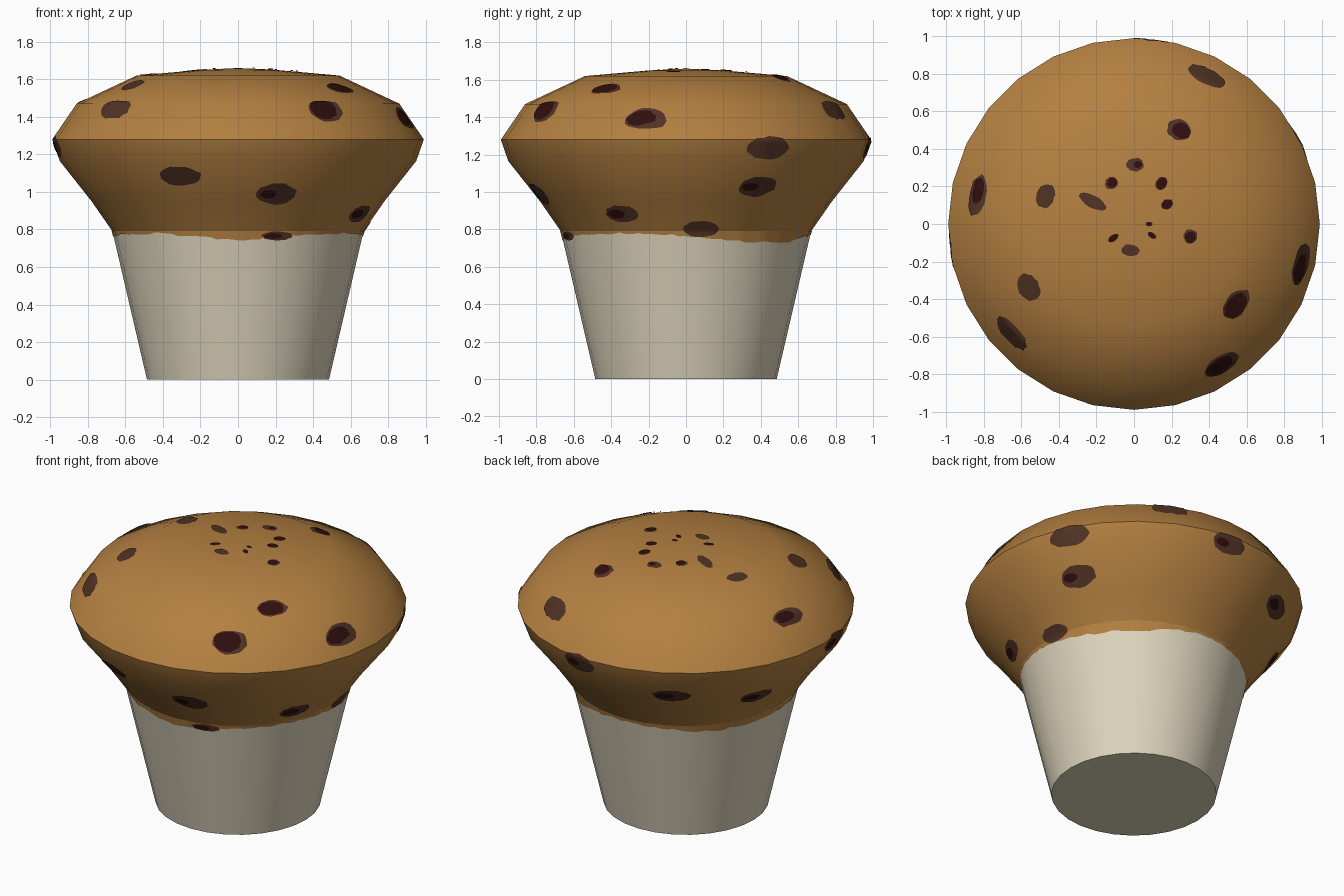
import bpy, bmesh, math, random

if "Cube" in bpy.data.objects:
    bpy.data.objects.remove(bpy.data.objects["Cube"])
random.seed(4)
N = 28                      # sides of the whole body
JOIN = 0.79                 # height where cake and wrapper meshes meet
CUP = [(0.485, 0.0), (0.669, JOIN)]
CAKE = [(0.669, JOIN), (0.78, 0.95), (0.95, 1.165), (0.99, 1.28),
        (0.86, 1.47), (0.54, 1.62), (0.2, 1.65), (0.0, 1.66)]


def material(name, rgb):
    m = bpy.data.materials.new(name)
    m.diffuse_color = (*rgb, 1)
    m.use_nodes = True
    m.node_tree.nodes["Principled BSDF"].inputs["Base Color"].default_value = m.diffuse_color
    return m


cake_mat = material("baked_cake", (0.456, 0.216, 0.053))
paper_mat = material("cream_paper", (0.73, 0.665, 0.503))
chip_mat = material("chocolate", (0.082, 0.032, 0.018))
dark_mat = material("dark_chocolate", (0.03, 0.0044, 0.0044))


def finish(bm, name, mat):
    me = bpy.data.meshes.new(name)
    bm.to_mesh(me)
    bm.free()
    me.materials.append(mat)
    ob = bpy.data.objects.new(name, me)
    bpy.context.collection.objects.link(ob)
    bpy.ops.object.select_all(action='DESELECT')
    ob.select_set(True)
    bpy.context.view_layer.objects.active = ob
    bpy.ops.object.shade_smooth_by_angle(angle=math.radians(40))
    return ob


def lerp(table, x):
    """Piecewise linear lookup in a list of (x, y) pairs sorted by x."""
    for (x0, y0), (x1, y1) in zip(table, table[1:]):
        if x <= x1:
            return y0 + (y1 - y0) * (x - x0) / (x1 - x0)
    return table[-1][1]


R_OF_Z = [(z, r) for r, z in CUP + CAKE[1:]]
Z_OF_R = [(r, z) for r, z in reversed(CAKE[3:])]


def facet(a):
    """Radius factor of the N-sided outline at angle a."""
    step = 2 * math.pi / N
    return math.cos(step / 2) / math.cos(a % step - step / 2)


def polar(r, a, z):
    return (r * math.cos(a), r * math.sin(a), z)


def lathe(name, profile, mat, bottom=False):
    bm = bmesh.new()
    rings = []
    for r, z in profile:
        if r == 0:
            rings.append([bm.verts.new((0, 0, z))] * N)
        else:
            rings.append([bm.verts.new(polar(r, 2 * math.pi * i / N, z)) for i in range(N)])
    for lo, hi in zip(rings, rings[1:]):
        for i in range(N):
            j = (i + 1) % N
            q = [lo[i], lo[j], hi[j], hi[i]]
            bm.faces.new(q[:3] if hi[i] is hi[j] else q)
    if bottom:
        bm.faces.new(rings[0][::-1])
    return finish(bm, name, mat)


lathe("paper_cup", CUP, paper_mat, True)
lathe("muffin_top", CAKE, cake_mat)

# Ragged lower edge of the cake, a thin skin over the paper
EDGE = [(-180, .765), (-130, .78), (-108, .76), (-90, .742), (-70, .76), (-45, .775),
        (-28, .782), (0, .765), (27, .735), (55, .732), (80, .77), (110, .77),
        (140, .745), (180, .765)]
bm = bmesh.new()
cols = []
for i in range(N * 4):
    a = -math.pi + 2 * math.pi * i / (N * 4)
    zb = lerp(EDGE, math.degrees(a)) + random.uniform(-.006, .006)
    cols.append([bm.verts.new(polar((lerp(R_OF_Z, z) + .003) * facet(a), a, z))
                 for z in (zb, JOIN + .002)])
for p, q in zip(cols, cols[1:] + cols[:1]):
    bm.faces.new((p[0], q[0], q[1], p[1]))
finish(bm, "ragged_cake_edge", cake_mat)


# Chips: thin patches that follow the body surface
def side_point(chip, u, v, lift):
    z = chip[1] + v
    a = math.radians(chip[0]) + u / lerp(R_OF_Z, chip[1])
    r = lerp(R_OF_Z, z) * facet(a) + lift
    return polar(r, a, z + (lift * .5 if z > 1.28 else -lift * .3))


def dome_point(chip, u, v, lift):
    a = math.atan2(chip[1], chip[0])
    x = chip[0] - u * math.sin(a) - v * math.cos(a)
    y = chip[1] + u * math.cos(a) - v * math.sin(a)
    r, a = math.hypot(x, y), math.atan2(y, x)
    z = lerp(Z_OF_R, r / facet(a))
    return polar(r + lift * r * .7, a, z + lift * .8)


def add_patch(bm, point, chip, du, size, lift, rings=5, seg=20):
    hw, hh = chip[2] * size, chip[3] * size
    wob = [1 + random.uniform(-.07, .07) for _ in range(seg)]
    mid = bm.verts.new(point(chip, du, 0, lift))
    prev = None
    for k in range(1, rings + 1):
        ring = []
        for i in range(seg):
            t = 2 * math.pi * i / seg
            f = wob[i] * k / rings
            ring.append(bm.verts.new(point(chip, du + hw * f * math.cos(t),
                                           hh * f * math.sin(t), lift)))
        for i in range(seg):
            j = (i + 1) % seg
            if prev:
                bm.faces.new((prev[i], ring[i], ring[j], prev[j]))
            else:
                bm.faces.new((mid, ring[i], ring[j]))
        prev = ring


# angle, height, half width, half height, dark core share
SIDE = [(-110.4, 1.085, .12, .05, 0), (-75.3, .99, .108, .055, .4), (-28, .885, .095, .045, .55),
        (-71.6, .767, .085, .024, .6), (85, 1.235, .11, .058, .4), (27, 1.235, .125, .058, 0),
        (27, 1.03, .11, .053, .4), (7, .805, .095, .043, 0), (188, 1.24, .11, .055, .5),
        (119.5, 1.09, .11, .05, .5), (155, 1.01, .105, .05, .5)]
# x, y, half width, half depth (as seen from above), dark core share
DOME = [(-.65, -.58, .11, .042, 0), (-.56, -.335, .078, .055, 0), (-.47, .15, .065, .048, 0),
        (-.83, .15, .11, .045, .65), (-.22, .12, .033, .08, 0), (-.12, .217, .035, .032, .8),
        (.005, .315, .045, .036, .5), (.145, .215, .03, .037, .9), (.175, .105, .026, .033, .95),
        (.08, 0, .012, .018, .9), (.095, -.06, .014, .025, .95), (-.11, -.075, .017, .032, .95),
        (-.02, -.14, .048, .03, 0), (.30, -.065, .038, .036, .8), (.24, .5, .065, .055, .75),
        (.385, .785, .11, .042, 0), (.885, -.215, .115, .038, .7), (.545, -.425, .09, .055, .85),
        (.465, -.745, .1, .045, .8)]
chips, cores = bmesh.new(), bmesh.new()
for point, table in ((side_point, SIDE), (dome_point, DOME)):
    for chip in table:
        add_patch(chips, point, chip, 0, 1, .005)
        if chip[4]:
            add_patch(cores, point, chip, -chip[2] * (1 - chip[4]) * .7, chip[4], .008)
finish(chips, "chocolate_chips", chip_mat)
finish(cores, "chip_dark_centres", dark_mat)
